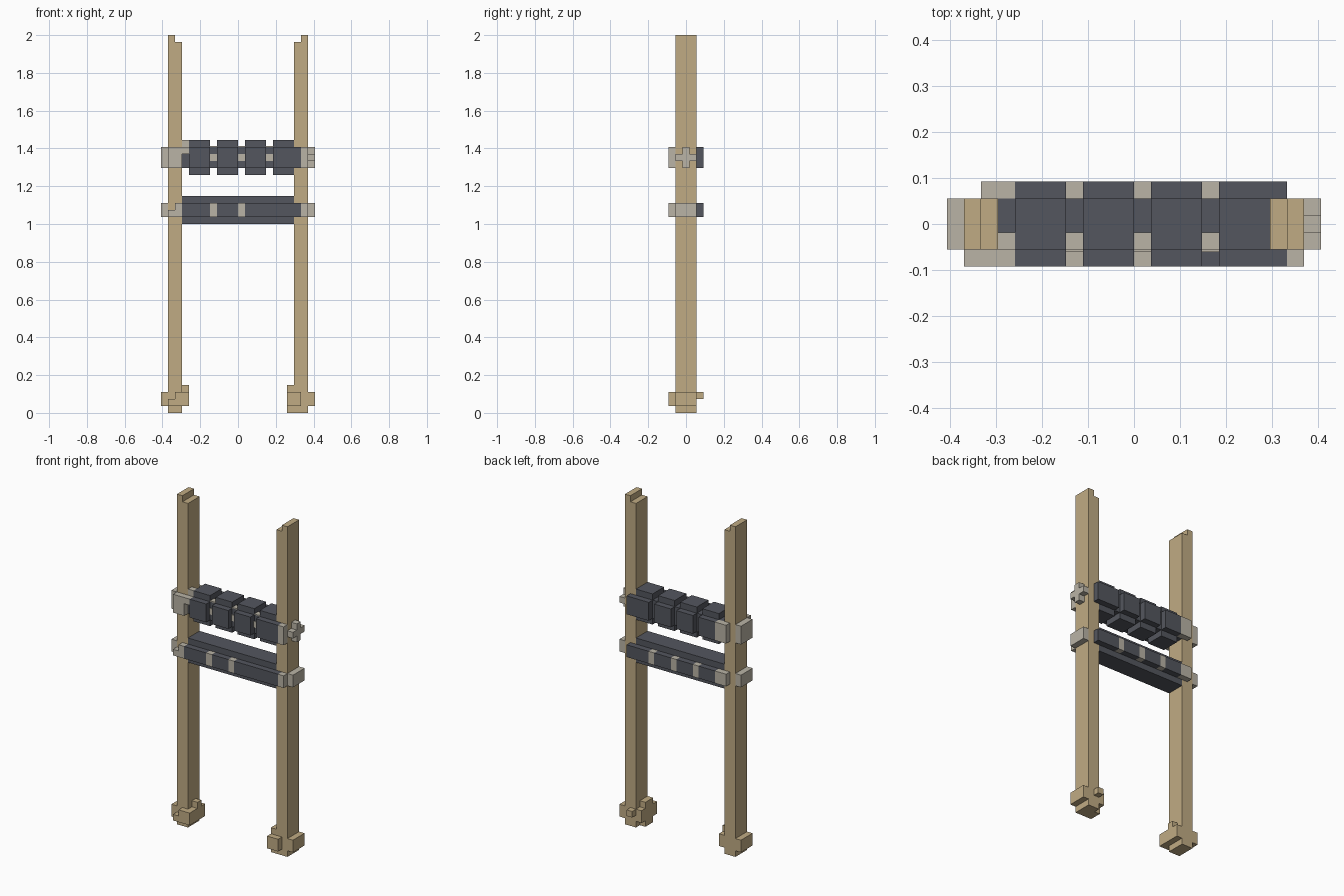
import bpy
import bmesh
from mathutils import Vector

if "Cube" in bpy.data.objects:
    bpy.data.objects.remove(bpy.data.objects["Cube"])

U = 2 / 54  # one block


def material(name, rgb):
    m = bpy.data.materials.new(name)
    m.use_nodes = True
    m.diffuse_color = (*rgb, 1)
    m.node_tree.nodes["Principled BSDF"].inputs["Base Color"].default_value = (*rgb, 1)
    return m


WOOD = material("tan wood", (0.53, 0.41, 0.23))
ROPE = material("pale rope", (0.49, 0.455, 0.38))
DARK = material("dark slate", (0.088, 0.094, 0.113))


def blocks(name, mat, *boxes):
    """One object made of boxes, each given as x, y and z ranges in blocks."""
    bm = bmesh.new()
    for ranges in boxes:
        lo, hi = (Vector(p) * U for p in zip(*ranges))
        verts = bmesh.ops.create_cube(bm, size=1)["verts"]
        for v in verts:
            v.co = (lo + hi) / 2 + v.co * (hi - lo)
    mesh = bpy.data.meshes.new(name)
    bm.to_mesh(mesh)
    bm.free()
    mesh.materials.append(mat)
    ob = bpy.data.objects.new(name, mesh)
    bpy.context.scene.collection.objects.link(ob)
    return ob


DEEP = (-1.5, 1.5)
MID = (-0.5, 0.5)
FRONT = (-2.5, -1.5)
BACK = (1.5, 2.5)


def span(a, b, side):
    return tuple(sorted((a * side, b * side)))


# Posts with a stepped top
for side, label in ((-1, "right"), (1, "left")):
    blocks(label + "_post", WOOD,
           (span(8, 9, side), DEEP, (0, 53)),
           (span(9, 10, side), DEEP, (0, 54)))

# Feet
blocks("right_foot", WOOD,
       ((-11, -10), DEEP, (1, 3)),
       ((-8, -7), DEEP, (1, 3)),
       ((-8, -7), MID, (3, 4)),
       ((-10, -7), FRONT, (1, 2)),
       ((-9, -7), FRONT, (2, 3)))
blocks("left_foot", WOOD,
       ((10, 11), DEEP, (1, 3)),
       ((7, 8), (-1.5, 0.5), (0, 4)),
       ((7, 8), (0.5, 1.5), (1, 3)),
       ((7, 9), FRONT, (1, 3)),
       ((8, 9), BACK, (2, 3)))


def striped_rail(name, start, end, gaps, y):
    """A dark rail along x with pale one-block bands."""
    edges = [start] + [e for g in gaps for e in (g, g + 1)] + [end]
    pieces = [((a, b), y, (28, 30)) for a, b in zip(edges, edges[1:])]
    blocks(name, DARK, *pieces[::2])
    blocks(name + "_bands", ROPE, *pieces[1::2])


# Lower rung
blocks("lower_rung", DARK, ((-8, 8), DEEP, (27, 31)))
striped_rail("lower_front_rail", -8, 9, (-4, 0), FRONT)
striped_rail("lower_back_rail", -7, 9, (-4, 0, 4), BACK)
blocks("lower_lashings", ROPE,
       ((-11, -10), DEEP, (28, 30)),
       ((10, 11), DEEP, (28, 30)),
       ((-10, -8), FRONT, (28, 29)),
       ((-9, -8), FRONT, (29, 30)),
       ((9, 10), FRONT, (28, 30)),
       ((-9, -7), BACK, (28, 30)))

# Upper rung: a core with four thick sleeves
blocks("upper_rung", DARK, ((-8, 8), DEEP, (35, 38)))
sleeves = []
for x in (-7, -3, 1, 5):
    sleeves += [((x, x + 3), DEEP, (38, 39)),
                ((x, x + 3), DEEP, (34, 35)),
                ((x, x + 3), FRONT, (35, 38)),
                ((x, x + 3), BACK, (35, 38))]
blocks("upper_sleeves", DARK, *sleeves, ((8, 9), FRONT, (35, 38)),
       ((8, 9), BACK, (35, 38)))

# Pale bands between the sleeves
bands = []
for x in (-4, 0, 4):
    bands += [((x, x + 1), (-1.5, -0.5), (38, 38.15)),
              ((x, x + 1), (-1.65, -1.5), (36, 37))]
blocks("upper_bands", ROPE, *bands)

# Upper lashings round the posts
blocks("upper_lashings", ROPE,
       ((-11, -10), DEEP, (35, 38)),
       ((-10, -8), FRONT, (35, 38)),
       ((-8, -7), FRONT, (37, 38)),
       ((-8, -7), (-1.5, -0.5), (38, 39)),
       ((-9, -7), BACK, (35, 38)),
       ((9, 10), FRONT, (35, 38)),
       ((10, 11), DEEP, (36, 37)),
       ((10, 11), MID, (35, 36)),
       ((10, 11), MID, (37, 38)))
